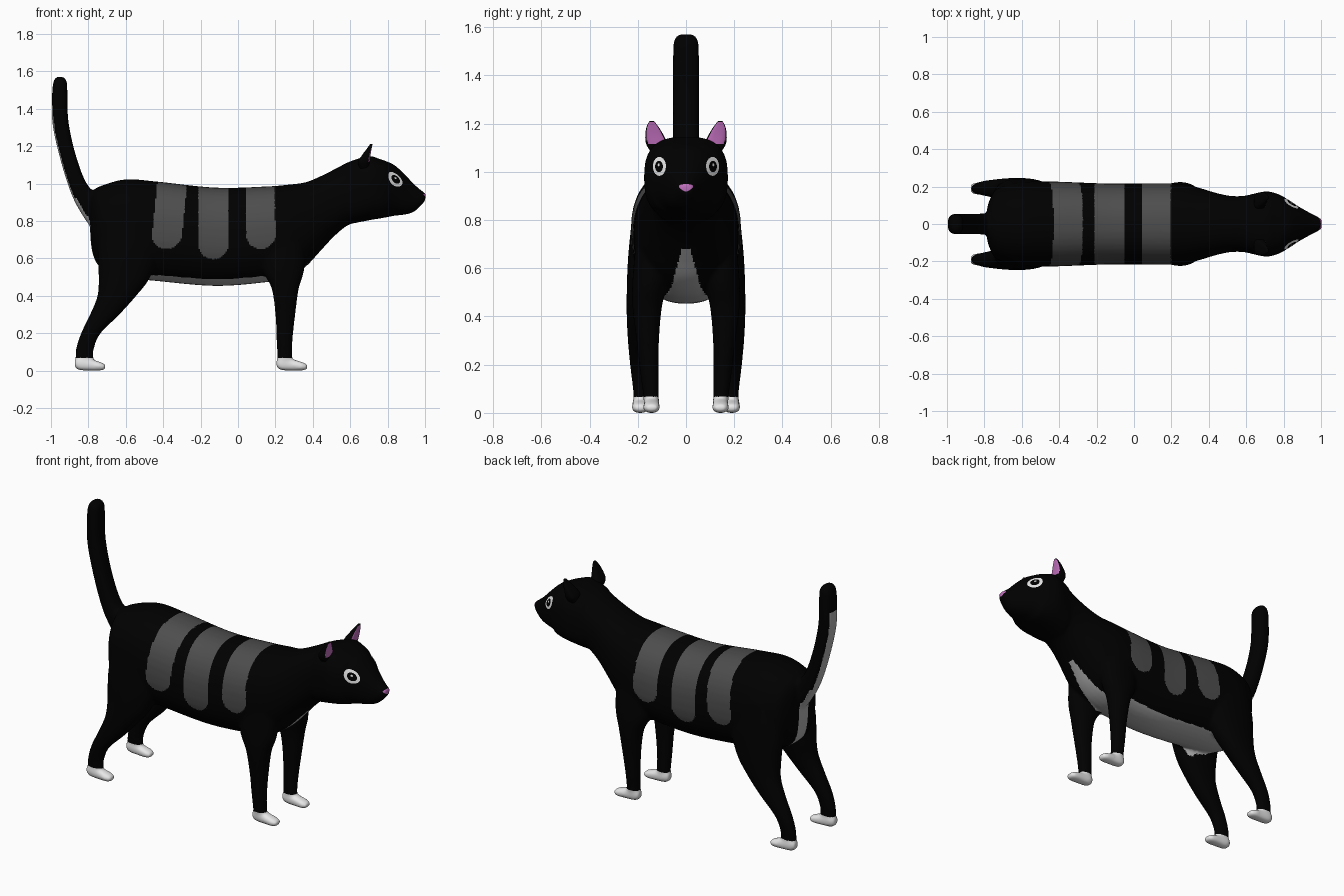
import bpy, bmesh, math
from mathutils import Vector
from mathutils.bvhtree import BVHTree

if "Cube" in bpy.data.objects:
    bpy.data.objects.remove(bpy.data.objects["Cube"])


def material(name, r, g, b):
    m = bpy.data.materials.new(name)
    m.diffuse_color = (r, g, b, 1)
    m.use_nodes = True
    m.node_tree.nodes["Principled BSDF"].inputs["Base Color"].default_value = m.diffuse_color
    return m


BLACK = material("black fur", 0, 0, 0)
STRIPE = material("dark grey stripe", .075, .075, .075)
LIGHT = material("light grey belly", .42, .42, .42)
WHITE = material("white", .8, .8, .8)
PINK = material("pink", .5, .15, .48)


def catmull(rings, steps):
    out = []
    for i in range(len(rings) - 1):
        p0, p1, p2, p3 = (rings[max(i - 1, 0)], rings[i], rings[i + 1],
                          rings[min(i + 2, len(rings) - 1)])
        for k in range(steps):
            t = k / steps
            out.append([.5 * (2 * b + (c - a) * t + (2 * a - 5 * b + 4 * c - d) * t * t
                              + (3 * b - a - 3 * c + d) * t ** 3)
                        for a, b, c, d in zip(p0, p1, p2, p3)])
    return out + [list(rings[-1])]


def loft(bm, rings, power=2.2, steps=6, n=40):
    """Skin rings (x, y, z, tilt in degrees, radius in xz plane, radius in y)."""
    loops = []
    for x, y, z, tilt, ru, ry in catmull(rings, steps):
        a, loop = math.radians(tilt), []
        for i in range(n):
            t = 2 * math.pi * i / n
            c, s = math.cos(t), math.sin(t)
            u = math.copysign(abs(c) ** (2 / power), c) * max(ru, .003)
            v = math.copysign(abs(s) ** (2 / power), s) * max(ry, .003)
            loop.append(bm.verts.new((x + u * math.cos(a), y + v, z + u * math.sin(a))))
        loops.append(loop)
    faces = [bm.faces.new(loops[0]), bm.faces.new(loops[-1])]
    for p, q in zip(loops, loops[1:]):
        for i in range(n):
            j = (i + 1) % n
            faces.append(bm.faces.new((p[i], p[j], q[j], q[i])))
    bmesh.ops.recalc_face_normals(bm, faces=faces)


def along_x(rows, y=0):      # rows: x, bottom z, top z, half width
    return [(x, y, (b + t) / 2, 90, (t - b) / 2, w) for x, b, t, w in rows]


def along_z(rows, side):     # rows: z, back x, front x, inner y, outer y
    return [((b + f) / 2, side * (i + o) / 2, z, 0, (f - b) / 2, (o - i) / 2)
            for z, b, f, i, o in rows]


def finish(bm, name, mats):
    me = bpy.data.meshes.new(name)
    bm.to_mesh(me)
    bm.free()
    for m in mats:
        me.materials.append(m)
    for p in me.polygons:
        p.use_smooth = True
    ob = bpy.data.objects.new(name, me)
    bpy.context.collection.objects.link(ob)
    return ob


bm = bmesh.new()
# torso, neck and head; the back of the head is lofted again with a squarer section
torso = along_x([
    (-.79, .72, .95, .05), (-.775, .62, .965, .12), (-.73, .55, .99, .19),
    (-.6, .50, 1.024, .225), (-.43, .48, 1.012, .227), (-.12, .454, .98, .216),
    (.15, .474, .986, .218), (.27, .50, .996, .212), (.36, .555, 1.008, .19),
    (.44, .64, 1.04, .166), (.52, .725, 1.08, .15), (.6, .785, 1.12, .152),
    (.7, .805, 1.148, .174), (.76, .815, 1.132, .164), (.8, .822, 1.118, .146),
    (.84, .83, 1.098, .119), (.89, .835, 1.052, .088), (.94, .85, 1.0, .06),
    (.98, .885, .965, .04), (1.002, .912, .95, .025)])
loft(bm, torso, 2.3)
loft(bm, torso[11:15], 2.7)
# tail
loft(bm, [(-.70, 0, .80, 38, .09, .05), (-.77, 0, .875, 35, .075, .055),
          (-.845, 0, .965, 30, .05, .055), (-.905, 0, 1.13, 19, .043, .054),
          (-.948, 0, 1.32, 8, .043, .054), (-.953, 0, 1.47, 0, .041, .054),
          (-.95, 0, 1.545, -6, .036, .05), (-.948, 0, 1.572, -6, .018, .03)], 2.7)

front = [(.75, .12, .36, .05, .205), (.55, .13, .355, .075, .222), (.44, .18, .325, .10, .222),
         (.3, .20, .306, .112, .205), (.17, .206, .292, .113, .19),
         (.08, .21, .289, .112, .178), (.02, .213, .287, .115, .174)]
hind = [(.85, -.73, -.42, .06, .22), (.65, -.75, -.42, .07, .24), (.5, -.745, -.47, .09, .246),
        (.4, -.752, -.545, .115, .246), (.3, -.792, -.635, .135, .241),
        (.2, -.84, -.735, .15, .232), (.12, -.866, -.77, .158, .222),
        (.07, -.869, -.773, .162, .217), (.02, -.868, -.775, .163, .215)]
paw = [(0, .02, .06, .02), (.025, .004, .075, .031), (.085, .001, .062, .033),
       (.14, .002, .046, .034), (.165, .01, .034, .022)]
for side in (1, -1):
    for leg, x0, y in ((front, .206, .143), (hind, -.873, .19)):
        loft(bm, along_z(leg, side), 2.2)
        loft(bm, along_x([(x0 + x, b, t, w) for x, b, t, w in paw], side * y), 2.5)
cat = finish(bm, "cat_body", [BLACK, STRIPE, LIGHT, WHITE])

# fuse all parts into one smooth skin
bpy.context.view_layer.objects.active = cat
cat.select_set(True)
mod = cat.modifiers.new("fuse", 'REMESH')
mod.mode, mod.voxel_size, mod.use_smooth_shade = 'VOXEL', .008, True
bpy.ops.object.modifier_apply(modifier=mod.name)
mod = cat.modifiers.new("soften", 'SMOOTH')
mod.factor, mod.iterations = .5, 12
bpy.ops.object.modifier_apply(modifier=mod.name)
me = cat.data
low = min(v.co.z for v in me.vertices)
for v in me.vertices:
    v.co.z -= low


# coat markings by position and direction
def stripe(x, z):
    for cx, half, bottom, slope in ((-.352, .08, .65, .1), (-.133, .08, .595, 0),
                                    (.12, .078, .65, -.01)):
        dx = x - cx - slope * (z - 1)
        drop = max(0, bottom + half - z)
        if dx * dx + drop * drop < half * half:
            return True
    return False


def fur(c, n):
    x, y, z = c.x, abs(c.y), c.z
    if z < .068:
        return 3
    if x < -.73 and .58 < z < 1.42 and n.x < -.5 and n.z < .2:     # under the tail
        if y < (.045 if z < .92 else .036):
            return 2
    if -.78 < x < -.5 and .47 < z < .66 and n.z < -.35:           # between hind legs
        if y < .05 + .3 * (x + .75):
            return 2
    if -.5 <= x < .16 and .45 < z < .51 and y < .125 and n.z < -.3:   # belly
        return 2
    if .16 <= x < .5 and .45 < z < .68 and n.z < -.2:              # chest
        if y < .018 + .27 * (.68 - z) + max(0, .3 - x) * .2:
            return 2
    return 1 if stripe(x, z) else 0


for p in me.polygons:
    p.material_index = fur(p.center, p.normal)
    p.use_smooth = True

# ears with pink fronts
for side, name in ((1, "left_ear"), (-1, "right_ear")):
    bm = bmesh.new()
    loft(bm, along_z([(1.08, .65, .698, .09, .145), (1.115, .642, .704, .078, .165),
                      (1.15, .662, .708, .092, .169), (1.185, .688, .714, .113, .164),
                      (1.21, .706, .719, .132, .152)], side), 3.2, 5, 40)
    ear = finish(bm, name, [BLACK, PINK])
    for p in ear.data.polygons:
        p.material_index = int(p.normal.x > .75 and 1.118 < p.center.z < 1.205)

# eyes and nose: thin patches projected onto the face
bm = bmesh.new()
bm.from_mesh(me)
tree = BVHTree.FromBMesh(bm)
bm.free()


def patch(name, mat, y, z, ry, rz, lift, taper=0):
    bm = bmesh.new()
    n, loops = 28, []
    for k in range(7):
        r, loop = max(k / 6, .01), []
        for i in range(n):
            t = 2 * math.pi * i / n
            h = r * math.sin(t)
            w = r * math.cos(t) * (1 + taper * h)
            hit, nor, _, _ = tree.ray_cast(Vector((2, y + ry * w, z + rz * h)), Vector((-1, 0, 0)))
            loop.append(bm.verts.new(hit + nor * lift))
        loops.append(loop)
    bm.faces.new(loops[0])
    for p, q in zip(loops, loops[1:]):
        for i in range(n):
            j = (i + 1) % n
            bm.faces.new((p[i], q[i], q[j], p[j]))
    finish(bm, name, [mat])


for side, tag in ((1, "left"), (-1, "right")):
    patch(tag + "_eye", WHITE, side * .109, 1.022, .027, .039, .002)
    patch(tag + "_pupil", BLACK, side * .109, 1.021, .016, .023, .004)
    patch(tag + "_eye_glint", WHITE, side * .109, 1.027, .004, .006, .006)
patch("nose", PINK, 0, .933, .026, .015, .002, .5)
